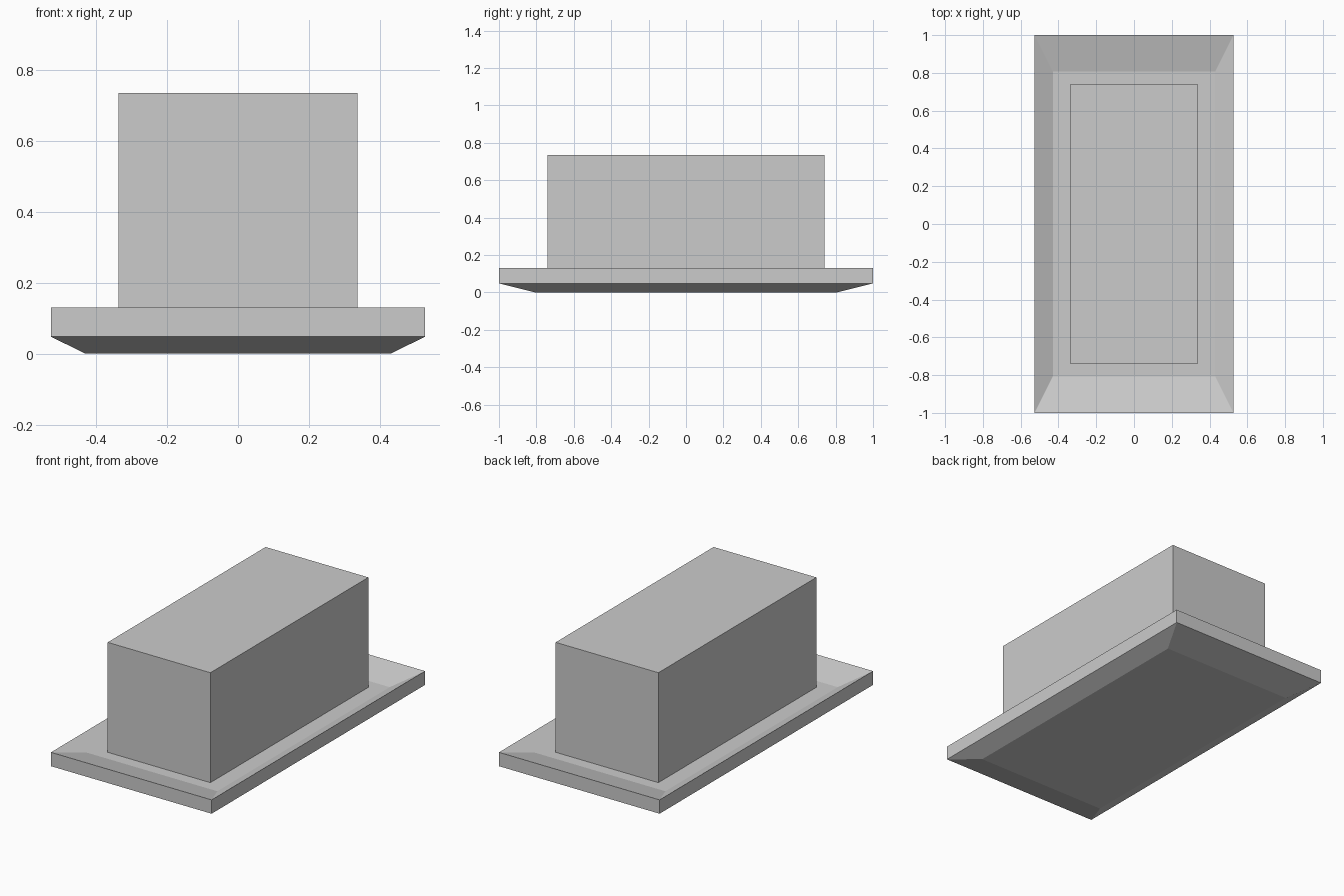
import bpy, bmesh

if "Cube" in bpy.data.objects:
    bpy.data.objects.remove(bpy.data.objects["Cube"])


def ring_solid(name, rings):
    """Solid made of stacked rectangular rings (half_x, half_y, z), capped at both ends."""
    bm = bmesh.new()
    loops = [[bm.verts.new((sx * hx, sy * hy, z))
              for sx, sy in ((-1, -1), (1, -1), (1, 1), (-1, 1))]
             for hx, hy, z in rings]
    for a, b in zip(loops, loops[1:]):
        for i in range(4):
            j = (i + 1) % 4
            bm.faces.new((a[i], a[j], b[j], b[i]))
    bm.faces.new(loops[0][::-1])
    bm.faces.new(loops[-1])
    bmesh.ops.recalc_face_normals(bm, faces=bm.faces)
    mesh = bpy.data.meshes.new(name)
    bm.to_mesh(mesh)
    bm.free()
    obj = bpy.data.objects.new(name, mesh)
    bpy.context.collection.objects.link(obj)
    return obj


# Shallow tray: bevelled underside, vertical rim, sloped inside and flat floor
ring_solid("tray", [(0.43, 0.808, 0.0), (0.527, 1.0, 0.048),
                    (0.527, 1.0, 0.13), (0.43, 0.808, 0.082)])

# Block standing on the tray floor
ring_solid("block", [(0.337, 0.74, 0.082), (0.337, 0.74, 0.734)])
